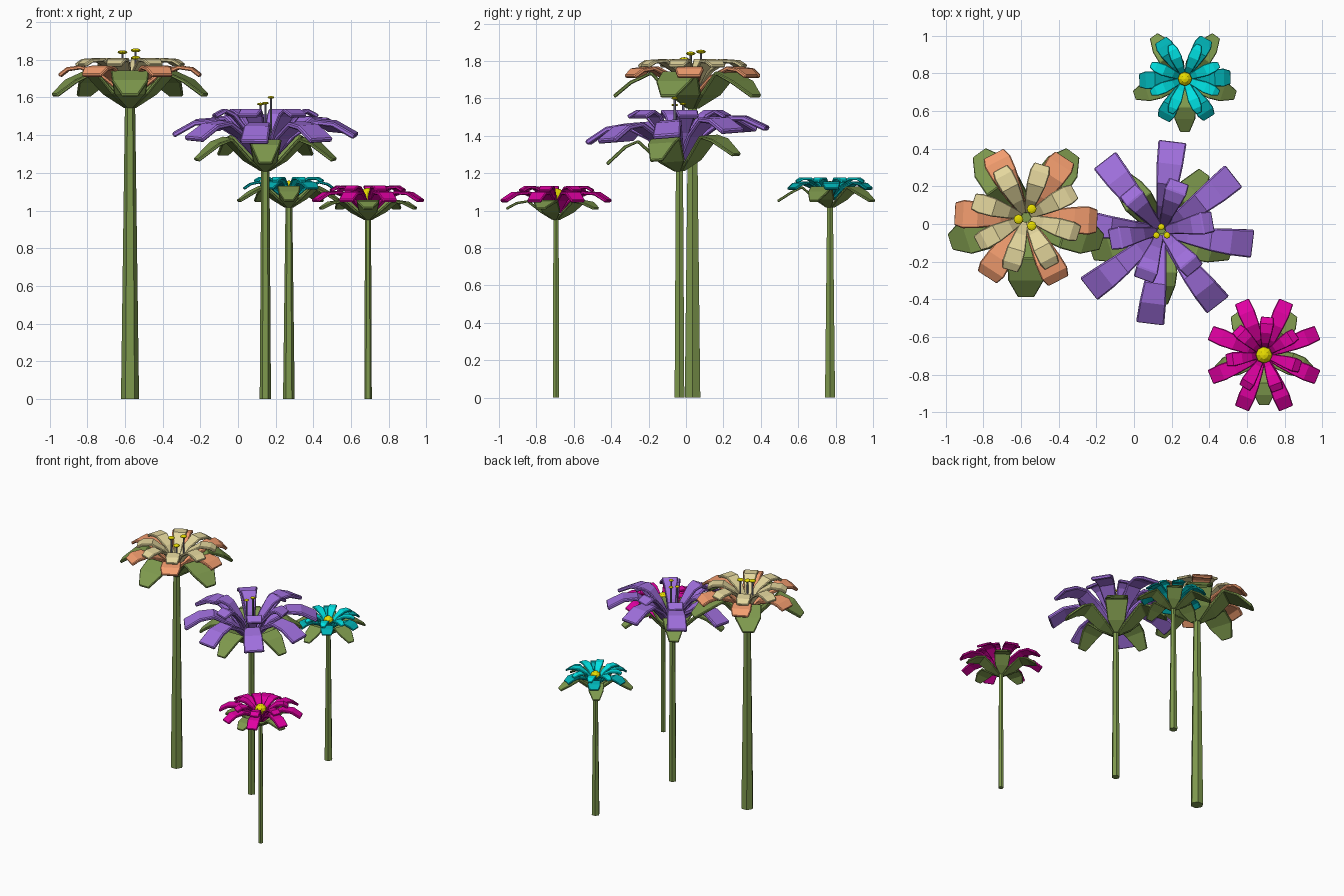
import bpy, bmesh
from math import radians, pi, hypot
from mathutils import Matrix, Vector

if "Cube" in bpy.data.objects:
    bpy.data.objects.remove(bpy.data.objects["Cube"])


def material(name, rgb):
    m = bpy.data.materials.new(name)
    m.diffuse_color = (*rgb, 1)
    m.use_nodes = True
    m.node_tree.nodes["Principled BSDF"].inputs["Base Color"].default_value = m.diffuse_color
    return m


GREEN = material("leaf_green", (0.21, 0.32, 0.075))
YELLOW = material("pollen_yellow", (0.8, 0.72, 0.0))
GREY = material("filament_grey", (0.2, 0.2, 0.28))
ORANGE = material("orange", (0.9, 0.34, 0.16))
CREAM = material("cream", (0.78, 0.68, 0.34))
PURPLE = material("purple", (0.35, 0.16, 0.72))
PINK = material("pink", (0.75, 0.0, 0.36))
CYAN = material("cyan", (0.0, 0.75, 0.76))
TEAL = material("teal", (0.0, 0.45, 0.47))


def finish(bm, name, mat, loc, bevel=0):
    bmesh.ops.recalc_face_normals(bm, faces=bm.faces)
    me = bpy.data.meshes.new(name)
    bm.to_mesh(me)
    bm.free()
    me.materials.append(mat)
    ob = bpy.data.objects.new(name, me)
    ob.location = loc
    bpy.context.collection.objects.link(ob)
    if bevel:
        mod = ob.modifiers.new("bevel", "BEVEL")
        mod.width = bevel
        mod.segments = 1
        mod.limit_method = "ANGLE"
        mod.angle_limit = radians(50)


def ring(name, mat, loc, profile, count, start, thick, tilt=0):
    """Ring of bent thick strips; profile = (radius, z, width) points."""
    bm = bmesh.new()
    pivot = Vector((0, 0, profile[0][1]))
    lean = (Matrix.Translation(pivot) @ Matrix.Rotation(radians(tilt), 4, "X")
            @ Matrix.Translation(-pivot))
    for k in range(count):
        m = lean @ Matrix.Rotation(radians(start) + 2 * pi * k / count, 4, "Z")
        rows = []
        for i, (r, z, w) in enumerate(profile):
            a, b = profile[max(i - 1, 0)], profile[min(i + 1, len(profile) - 1)]
            dr, dz = b[0] - a[0], b[1] - a[1]
            n = hypot(dr, dz)
            nr, nz = -dz / n * thick / 2, dr / n * thick / 2
            rows.append([bm.verts.new(m @ Vector((r + s * nr, t * w / 2, z + s * nz)))
                         for s, t in ((-1, -1), (-1, 1), (1, 1), (1, -1))])
        for p, q in zip(rows, rows[1:]):
            for j in range(4):
                bm.faces.new((p[j], p[(j + 1) % 4], q[(j + 1) % 4], q[j]))
        bm.faces.new(rows[0])
        bm.faces.new(rows[-1])
    finish(bm, name, mat, loc, thick * 0.25)


def stem(name, loc, r1, r2, h):
    bm = bmesh.new()
    bmesh.ops.create_cone(bm, cap_ends=True, segments=6, radius1=r1, radius2=r2, depth=h,
                          matrix=Matrix.Translation((0, 0, h / 2)) @ Matrix.Rotation(pi / 2, 4, "Z"))
    finish(bm, name, GREEN, loc)


def ball(name, loc, r, squash):
    bm = bmesh.new()
    bmesh.ops.create_uvsphere(bm, u_segments=8, v_segments=6, radius=r,
                              matrix=Matrix.Diagonal((1, 1, squash, 1)))
    finish(bm, name, YELLOW, loc)


def stamens(name, loc, base, r, tips):
    for i, (x, y, z) in enumerate(tips):
        p = (loc[0] + x, loc[1] + y, 0)
        bm = bmesh.new()
        bmesh.ops.create_cone(bm, cap_ends=True, segments=6, radius1=0.006, radius2=0.006,
                              depth=z - base, matrix=Matrix.Translation((0, 0, (z + base) / 2)))
        finish(bm, f"{name}_filament_{i}", GREY, p)
        ball(f"{name}_anther_{i}", (p[0], p[1], z), r, 0.4)


# Tall orange and cream flower
A = (-0.573, 0.035, 0)
stem("orange_stem", A, 0.048, 0.027, 1.57)
ring("orange_sepals", GREEN, A, [(.02, 1.55, .035), (.12, 1.625, .17), (.22, 1.735, .20),
                                 (.33, 1.685, .19), (.42, 1.61, .085)], 5, -90, .02)
ring("orange_outer_petals", ORANGE, A, [(.03, 1.62, .05), (.14, 1.71, .10), (.26, 1.76, .14),
                                        (.33, 1.75, .15), (.375, 1.715, .12)], 6, -3, .022)
ring("cream_inner_petals", CREAM, A, [(.03, 1.66, .04), (.10, 1.75, .07), (.18, 1.80, .10),
                                      (.25, 1.795, .105), (.29, 1.77, .085)], 8, 28, .02)
stamens("orange", A, 1.62, 0.026, [(.03, .045, 1.85), (-.04, -.01, 1.84), (.03, -.045, 1.81)])

# Large purple flower
B = (0.145, -0.035, 0)
stem("purple_stem", B, 0.03, 0.022, 1.24)
ring("purple_sepals", GREEN, B, [(.018, 1.215, .03), (.10, 1.27, .13), (.21, 1.385, .17),
                                 (.28, 1.36, .15), (.385, 1.275, .07)], 5, -90, .018, 4)
ring("purple_outer_petals", PURPLE, B, [(.03, 1.27, .06), (.15, 1.40, .09), (.27, 1.475, .12),
                                        (.37, 1.465, .14), (.485, 1.40, .15)], 8, 83, .028, 4.5)
ring("purple_inner_petals", PURPLE, B, [(.03, 1.28, .05), (.10, 1.42, .07), (.17, 1.505, .10),
                                        (.22, 1.53, .12), (.275, 1.50, .11)], 6, 10, .022)
stamens("purple", B, 1.25, 0.018, [(0, .02, 1.57), (-.026, -.025, 1.565), (.03, -.025, 1.6)])

# Cyan flower at the back
C = (0.27, 0.77, 0)
stem("cyan_stem", C, 0.031, 0.018, 1.03)
ring("cyan_sepals", GREEN, C, [(.015, 1.02, .025), (.08, 1.065, .10), (.15, 1.125, .12),
                               (.21, 1.095, .11), (.28, 1.05, .05)], 5, -90, .014)
ring("cyan_outer_petals", TEAL, C, [(.02, 1.06, .03), (.09, 1.12, .06), (.16, 1.15, .09),
                                    (.205, 1.14, .095), (.24, 1.115, .07)], 6, 2, .014)
ring("cyan_inner_petals", CYAN, C, [(.02, 1.08, .03), (.07, 1.14, .045), (.12, 1.17, .062),
                                    (.165, 1.17, .055), (.195, 1.155, .03)], 8, 22.5, .014)
ball("cyan_centre", (C[0], C[1], 1.125), 0.038, 0.9)

# Pink flower at the front
D = (0.69, -0.695, 0)
stem("pink_stem", D, 0.02, 0.016, 0.97)
ring("pink_sepals", GREEN, D, [(.014, .955, .022), (.08, .995, .10), (.15, 1.05, .12),
                               (.21, 1.04, .11), (.265, 1.01, .05)], 5, -90, .014)
ring("pink_outer_petals", PINK, D, [(.02, .99, .03), (.09, 1.06, .06), (.17, 1.095, .08),
                                    (.24, 1.09, .09), (.305, 1.05, .08)], 8, 22.5, .018)
ring("pink_inner_petals", PINK, D, [(.02, 1.01, .03), (.07, 1.085, .045), (.12, 1.12, .065),
                                    (.165, 1.125, .075), (.20, 1.105, .065)], 7, 85, .016)
ball("pink_centre", (D[0], D[1], 1.08), 0.045, 0.9)
